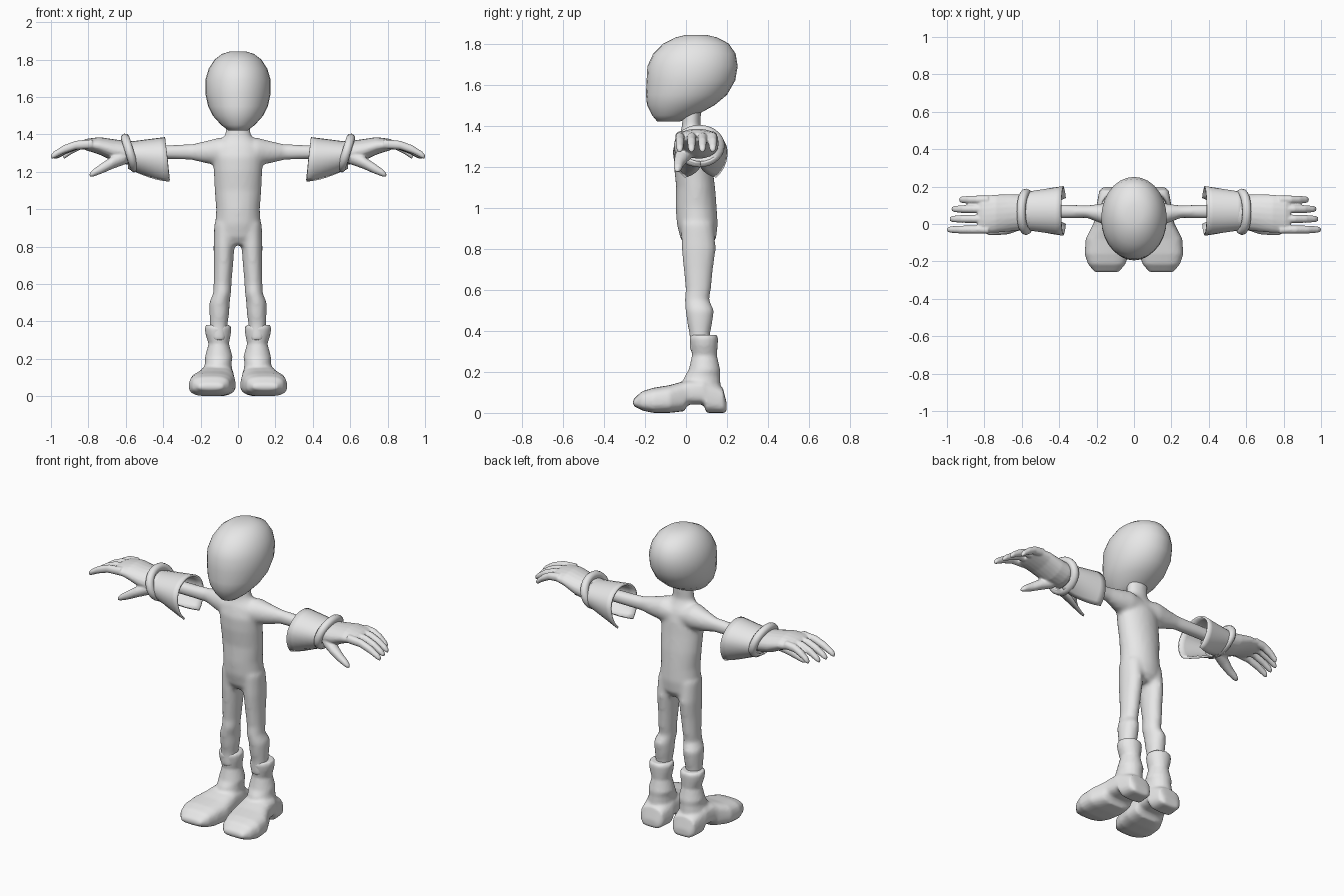
import bpy, bmesh, math
from math import sin, cos, pi
from mathutils import Vector

cube = bpy.data.objects.get("Cube")
if cube:
    bpy.data.objects.remove(cube)

grey = bpy.data.materials.new("plain grey")
grey.use_nodes = True
grey.diffuse_color = (0.8, 0.8, 0.8, 1)
grey.node_tree.nodes["Principled BSDF"].inputs["Base Color"].default_value = (0.8, 0.8, 0.8, 1)


def spow(v, p):
    return math.copysign(abs(v) ** p, v)


def loft(bm, axis, rings, seg=20, p=1.0):
    """Skin elliptic rings (position, centre a, centre b, radius a, radius b) along an axis."""
    loops = []
    for t, a, b, ra, rb in rings:
        loop = []
        for i in range(seg):
            w = 2 * pi * i / seg
            co = [a + ra * spow(cos(w), p), b + rb * spow(sin(w), p)]
            co.insert(axis, t)
            loop.append(bm.verts.new(co))
        loops.append(loop)
    for lo, hi in zip(loops, loops[1:]):
        for i in range(seg):
            j = (i + 1) % seg
            bm.faces.new((lo[i], lo[j], hi[j], hi[i]))
    bm.faces.new(loops[0])
    bm.faces.new(loops[-1])


def place(name, data, mirror=True):
    ob = bpy.data.objects.new(name, data)
    bpy.context.scene.collection.objects.link(ob)
    data.materials.append(grey)
    if mirror:
        m = ob.modifiers.new("mirror", 'MIRROR')
        m.use_mirror_merge = False
    return ob


def finish(name, bm, mirror=True, voxel=0, smooth=0):
    """Turn the bmesh into an object; a voxel size fuses overlapping lofts into one skin."""
    bmesh.ops.recalc_face_normals(bm, faces=bm.faces)
    me = bpy.data.meshes.new(name)
    bm.to_mesh(me)
    bm.free()
    me.shade_smooth()
    ob = place(name, me, mirror)
    if voxel:
        r = ob.modifiers.new("fuse", 'REMESH')
        r.mode = 'VOXEL'
        r.voxel_size = voxel
        r.use_smooth_shade = True
        s = ob.modifiers.new("soften", 'SMOOTH')
        s.factor = 0.5
        s.iterations = smooth
    return ob


X, Y, Z = 0, 1, 2

# Head: egg with a flat chin and a full back
bm = bmesh.new()
profile = [(1.42, -.14, -.03, .05), (1.45, -.165, .05, .09), (1.5, -.19, .14, .135),
           (1.55, -.195, .2, .16), (1.62, -.192, .24, .175), (1.69, -.188, .252, .175),
           (1.75, -.16, .242, .157), (1.8, -.11, .208, .125), (1.83, -.05, .15, .085),
           (1.842, .0, .1, .045)]
loft(bm, Z, [(z, 0, (f + b) / 2, w, (b - f) / 2) for z, f, b, w in profile], seg=28)
finish("head", bm, mirror=False)

# Body: torso with neck, arms and legs fused together
bm = bmesh.new()
loft(bm, Z, [(.81, 0, .06, .1, .06), (.85, 0, .06, .128, .087), (.92, 0, .055, .122, .1),
             (1.0, 0, .05, .117, .1), (1.1, 0, .047, .125, .095), (1.2, 0, .035, .13, .094),
             (1.28, 0, .03, .135, .09), (1.34, 0, .03, .125, .072), (1.375, 0, .028, .085, .053),
             (1.4, 0, .025, .067, .045), (1.5, 0, .03, .065, .045)], seg=24)
for s in (-1, 1):
    loft(bm, X, [(s * x, a, b, ra, rb) for x, a, b, ra, rb in [
        (0, .04, 1.3, .07, .06), (.1, .045, 1.308, .075, .075), (.17, .055, 1.305, .055, .06),
        (.25, .066, 1.305, .034, .042), (.38, .067, 1.305, .038, .038), (.6, .067, 1.305, .038, .038)]])
    loft(bm, Z, [(z, s * a, b, ra, rb) for z, a, b, ra, rb in [
        (.92, .068, .055, .06, .08), (.8, .075, .062, .056, .084), (.7, .078, .06, .052, .072),
        (.6, .083, .06, .048, .062), (.55, .085, .053, .048, .06), (.5, .099, .067, .055, .07),
        (.44, .1, .067, .053, .062), (.38, .103, .067, .047, .05), (.3, .103, .067, .047, .05)]])
finish("body", bm, mirror=False, voxel=.012, smooth=6)

# Gloved hand: palm, four drooping fingers and a lowered thumb
bm = bmesh.new()
loft(bm, X, [(.5, .065, 1.3, .08, .06), (.6, .063, 1.302, .095, .063), (.66, .06, 1.313, .1, .06),
             (.74, .055, 1.338, .102, .047), (.81, .051, 1.345, .1, .031), (.835, .05, 1.343, .09, .02)])
for y, tip in [(.13, .935), (.08, .975), (.027, .985), (-.03, 1.0)]:
    reach = tip - .78
    loft(bm, X, [(.78 + reach * t, y, z, r, r * 1.1) for t, z, r in [
        (0, 1.348, .023), (.4, 1.342, .022), (.7, 1.318, .021), (.93, 1.29, .017), (1, 1.28, .01)]], seg=12)
loft(bm, X, [(.6, .01, 1.28, .04, .04), (.67, -.018, 1.25, .037, .035), (.73, -.034, 1.217, .026, .028),
             (.775, -.04, 1.193, .02, .02), (.793, -.042, 1.183, .01, .01)], seg=14)
finish("hand", bm, voxel=.006, smooth=3)

# Flared cuff, split along the underside into two hanging points
bm = bmesh.new()
steps, seg = 6, 24
rows = []
for k in range(steps + 1):
    t = k / steps
    gap = math.radians(35) * max(0, 1 - t * 1.3)
    cz = 1.27 + .02 * t
    row = []
    for i in range(seg + 1):
        w = -pi / 2 + gap + (2 * pi - 2 * gap) * i / seg
        up, down = .115 - .045 * t, .15 - .075 * t
        row.append(bm.verts.new((.378 + .21 * t + .012 * (1 - t) * sin(w), .07 + (.133 - .033 * t) * cos(w),
                                 cz + (up if sin(w) > 0 else down) * sin(w))))
    rows.append(row)
for lo, hi in zip(rows, rows[1:]):
    for i in range(seg):
        bm.faces.new((lo[i], lo[i + 1], hi[i + 1], hi[i]))
cuff = finish("glove_cuff", bm)
cuff.data.set_sharp_from_angle(angle=math.radians(50))
sol = cuff.modifiers.new("thickness", 'SOLIDIFY')
sol.thickness = .012
sol.offset = -1 if cuff.data.polygons[seg // 2].normal.z > 0 else 1

# Tilted wrist band
curve = bpy.data.curves.new("wrist_band", 'CURVE')
curve.dimensions = '3D'
curve.bevel_depth = .024
curve.bevel_resolution = 3
spline = curve.splines.new('POLY')
count = 28
spline.points.add(count - 1)
spline.use_cyclic_u = True
spline.use_smooth = True
for i, pt in enumerate(spline.points):
    w = 2 * pi * i / count
    co = Vector((.578, .065, 1.3)) + cos(w) * Vector((0, .1, 0)) + sin(w) * Vector((.025, 0, .08))
    pt.co = (*co, 1)
place("wrist_band", curve)

# Boot: folded shaft over a foot with heel, arch and broad toe
bm = bmesh.new()
loft(bm, Z, [(.38, .107, .087, .066, .064), (.365, .107, .087, .072, .07), (.33, .106, .088, .068, .067),
             (.28, .103, .09, .055, .061), (.21, .103, .09, .074, .077), (.18, .105, .08, .071, .086),
             (.12, .11, .07, .08, .1), (.08, .11, .07, .08, .1)])
foot = [(.198, .11, .05, 0, .05), (.18, .11, .073, 0, .12), (.1, .11, .088, 0, .165),
        (.085, .112, .09, .04, .168), (.01, .117, .095, .04, .16), (-.01, .12, .1, .008, .155),
        (-.08, .135, .118, .0, .135), (-.16, .145, .112, .0, .122), (-.215, .145, .095, .012, .105),
        (-.258, .145, .06, .035, .065)]
loft(bm, Y, [(y, x, (lo + hi) / 2, w, (hi - lo) / 2) for y, x, w, lo, hi in foot], seg=24, p=.65)
# spread the sole wider than the instep
for v in bm.verts:
    if v.co.z < .17:
        v.co.x = .13 + (v.co.x - .13) * (1.06 - .9 * max(0, v.co.z - .05))
finish("boot", bm, voxel=.01, smooth=2)
